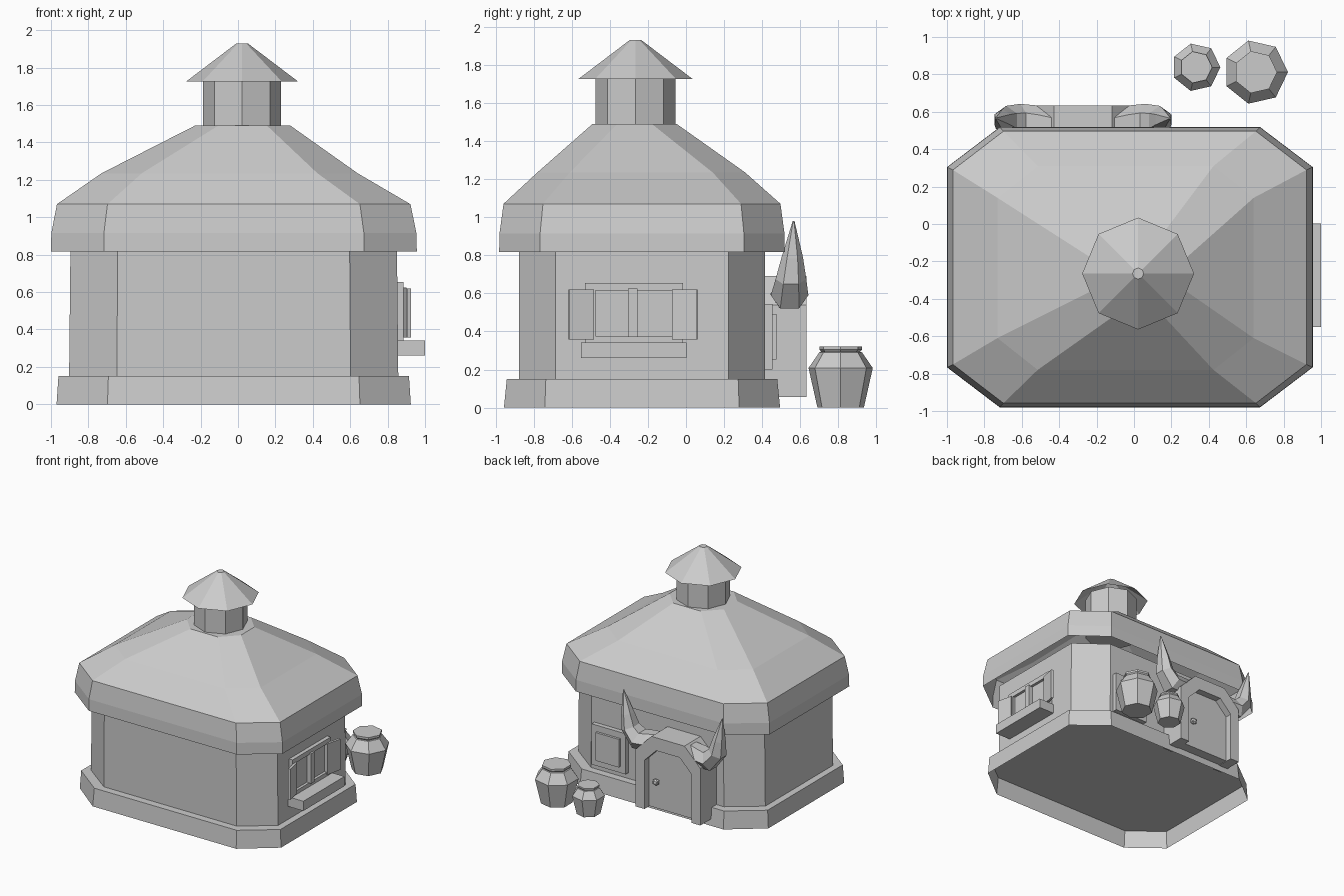
import bpy, bmesh, math
from mathutils import Matrix, Vector

if "Cube" in bpy.data.objects:
    bpy.data.objects.remove(bpy.data.objects["Cube"])

grey = bpy.data.materials.new("plain_grey")
grey.use_nodes = True
COLOUR = (0.6, 0.6, 0.6, 1)
grey.diffuse_color = COLOUR
grey.node_tree.nodes["Principled BSDF"].inputs["Base Color"].default_value = COLOUR


def finish(name, bm):
    bmesh.ops.recalc_face_normals(bm, faces=bm.faces)
    mesh = bpy.data.meshes.new(name)
    bm.to_mesh(mesh)
    bm.free()
    mesh.materials.append(grey)
    obj = bpy.data.objects.new(name, mesh)
    bpy.context.collection.objects.link(obj)
    return obj


def loft(name, rings, first=True, last=True):
    """Skin closed rings of equal length; cap the first and last on request."""
    bm = bmesh.new()
    loops = [[bm.verts.new(p) for p in ring] for ring in rings]
    n = len(loops[0])
    for a, b in zip(loops, loops[1:]):
        for i in range(n):
            j = (i + 1) % n
            bm.faces.new((a[i], a[j], b[j], b[i]))
    if first:
        bm.faces.new(loops[0])
    if last:
        bm.faces.new(loops[-1])
    return finish(name, bm)


def cut_rect(cx, cy, hx, hy, kx, ky, z):
    """Rectangle with cut corners: half sizes hx, hy; flat sides kx, ky."""
    half = [(hx, -ky), (hx, ky), (kx, hy), (-kx, hy)]
    pts = half + [(-x, -y) for x, y in half]
    return [(cx + x, cy + y, z) for x, y in pts]


def circle(cx, cy, r, z, n):
    return [(cx + r * math.cos(i * math.tau / n),
             cy + r * math.sin(i * math.tau / n), z) for i in range(n)]


def lathe(name, cx, cy, n, profile, s=1, first=True):
    return loft(name, [circle(cx, cy, r * s, z * s, n) for r, z in profile], first)


def box(name, x, y, z, turn=0):
    """Box from (low, high) ranges, turned about its own upright axis."""
    bm = bmesh.new()
    bmesh.ops.create_cube(bm, size=1)
    size = [b - a for a, b in (x, y, z)]
    mid = Vector([(a + b) / 2 for a, b in (x, y, z)])
    bmesh.ops.scale(bm, vec=size, verts=bm.verts)
    bmesh.ops.transform(bm, matrix=Matrix.Translation(mid) @ Matrix.Rotation(turn, 4, 'Z'),
                        verts=bm.verts)
    return finish(name, bm)


# Hut: hollow base, walls and hollow stepped roof share one cut-corner plan
C = (-0.023, -0.231)
loft("base", [cut_rect(*C, 0.947, 0.725, 0.675, 0.51, 0),
              cut_rect(*C, 0.937, 0.71, 0.67, 0.505, 0.15)], first=False)
loft("walls", [cut_rect(*C, 0.88, 0.647, 0.625, 0.455, 0.15),
               cut_rect(*C, 0.873, 0.647, 0.62, 0.455, 0.82)], first=False)
loft("roof", [cut_rect(-0.022, C[1], 0.978, 0.75, 0.695, 0.535, 0.817),
              cut_rect(-0.022, C[1], 0.976, 0.748, 0.695, 0.535, 0.915),
              cut_rect(C[0], C[1], 0.945, 0.727, 0.675, 0.52, 1.07),
              cut_rect(-0.045, -0.235, 0.685, 0.545, 0.47, 0.375, 1.235),
              cut_rect(0.025, -0.27, 0.255, 0.22, 0.13, 0.09, 1.49)], first=False)

# Chimney and its hollow conical cap
lathe("chimney", 0.022, -0.265, 8, [(0.209, 1.4), (0.209, 1.75)])
lathe("chimney_cap", 0.022, -0.265, 8, [(0.299, 1.726), (0.03, 1.93)], first=False)

# Side window: frame bars, pane, mullion, shutters and sill
box("window_pane", (0.83, 0.862), (-0.5, -0.06), (0.34, 0.64))
for name, y, z in [("top", (-0.53, -0.017), (0.615, 0.655)),
                   ("bottom", (-0.53, -0.017), (0.33, 0.375)),
                   ("front", (-0.53, -0.475), (0.375, 0.615)),
                   ("back", (-0.07, -0.017), (0.375, 0.615))]:
    box("window_frame_" + name, (0.83, 0.885), y, z)
box("window_mullion", (0.83, 0.9), (-0.305, -0.255), (0.37, 0.625))
for name, y, turn in [("front", -0.55, 1), ("back", -0.006, -1)]:
    box("shutter_" + name, (0.89, 0.91), (y - 0.067, y + 0.067), (0.358, 0.62), turn * 0.22)
box("window_sill", (0.83, 1.0), (-0.55, 0.003), (0.26, 0.342))

# Back window
box("back_window_frame", (0.25, 0.57), (0.4, 0.455), (0.2, 0.545))
box("back_window_panel", (0.3, 0.52), (0.43, 0.475), (0.253, 0.492))

# Doorway: arched surround, door leaf and knob
D = -0.273


def arch(half, cut, top, low):
    side = [(half, low), (half, top - cut), (half - cut, top)]
    return side + [(-x, z) for x, z in reversed(side)]


outer, inner = arch(0.305, 0.15, 0.69, 0.055), arch(0.22, 0.11, 0.58, 0.055)
band = outer + inner[::-1]
loft("door_surround", [[(D + x, y, z) for x, z in band] for y in (0.41, 0.633)])
loft("door", [[(D + x, y, z) for x, z in arch(0.23, 0.11, 0.59, 0.06)] for y in (0.49, 0.575)])
bm = bmesh.new()
bmesh.ops.create_icosphere(bm, subdivisions=1, radius=0.03,
                           matrix=Matrix.Translation((D + 0.14, 0.595, 0.29)))
finish("door_knob", bm)

# Horns sweeping out and up from the surround
path = [(0.14, 0.625, 0.065), (0.23, 0.595, 0.085), (0.335, 0.59, 0.088),
        (0.41, 0.675, 0.072), (0.43, 0.79, 0.05), (0.465, 0.98, 0.004)]
for name, side in (("left", 1), ("right", -1)):
    rings = []
    for i, (d, z, r) in enumerate(path):
        a, b = path[max(i - 1, 0)], path[min(i + 1, len(path) - 1)]
        t = Vector((b[0] - a[0], b[1] - a[1])).normalized()
        y = 0.53 + 0.007 * i
        rings.append([(D + side * (d - t.y * r * math.sin(k * math.tau / 6)),
                       y + 1.12 * r * math.cos(k * math.tau / 6),
                       z + t.x * r * math.sin(k * math.tau / 6)) for k in range(6)])
    loft("horn_" + name, rings)

# Pots beside the door
pot = [(0.125, 0), (0.173, 0.208), (0.115, 0.29), (0.105, 0.293), (0.115, 0.305), (0.115, 0.322)]
lathe("large_pot", 0.65, 0.812, 7, pot)
lathe("small_pot", 0.332, 0.838, 7, pot, 0.75)
